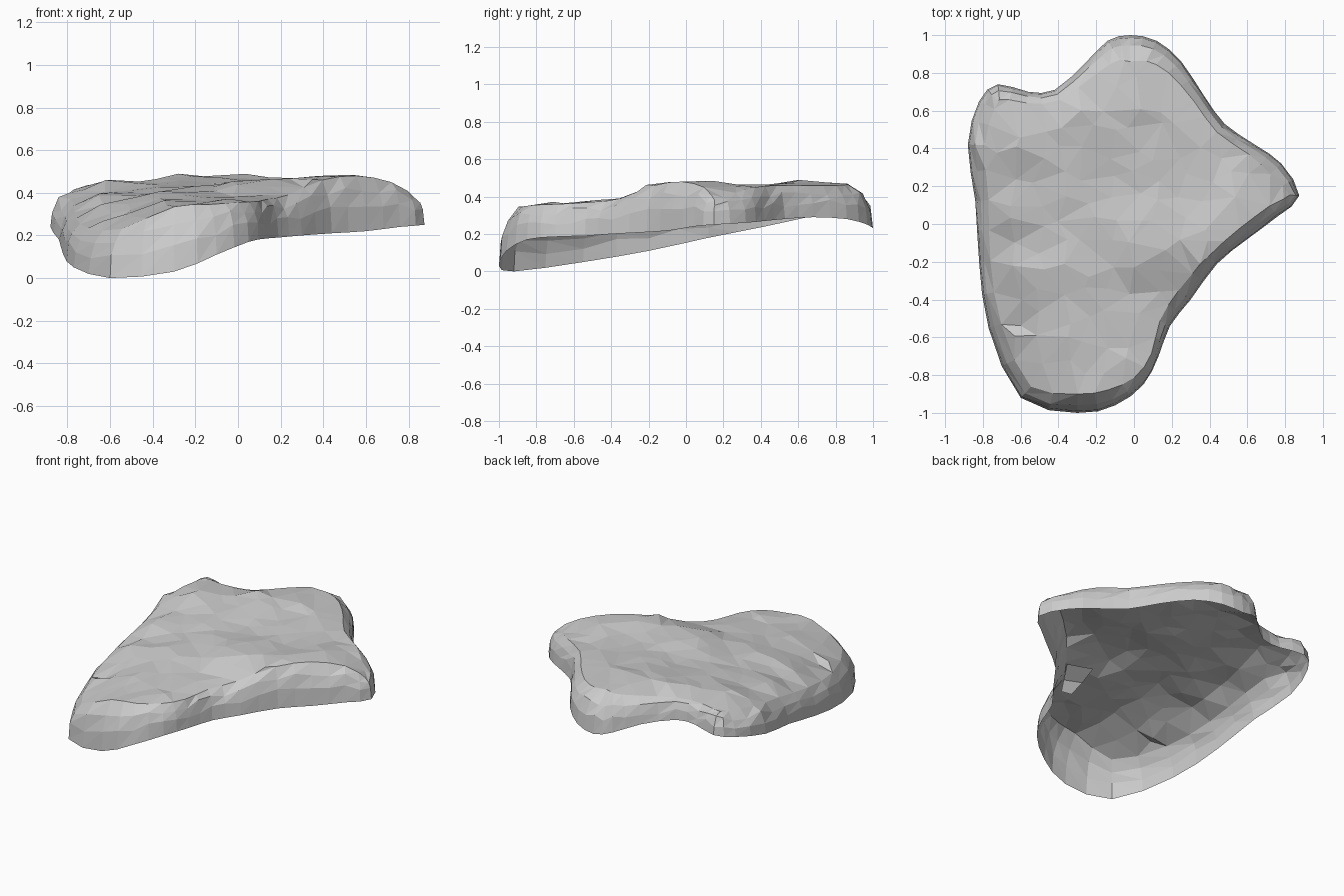
import bpy, random
from mathutils import Vector
from mathutils.geometry import delaunay_2d_cdt

if "Cube" in bpy.data.objects:
    bpy.data.objects.remove(bpy.data.objects["Cube"])

random.seed(4)

# Outline seen from above: x, y, lower rim height, shoulder height, shoulder inset
OUTLINE = [
    (-.30, -1.0, .03, .335, .10), (-.10, -.96, .11, .345, .09), (.05, -.85, .17, .355, .06),
    (.13, -.70, .185, .36, .04), (.19, -.54, .19, .37, .06), (.30, -.40, .20, .39, .08),
    (.44, -.21, .21, .46, .06), (.60, -.08, .22, .48, .07), (.76, .04, .24, .45, .07),
    (.875, .15, .25, .38, .05), (.78, .32, .26, .42, .08), (.64, .42, .27, .45, .06),
    (.48, .53, .28, .46, .06), (.37, .68, .29, .46, .06), (.25, .86, .28, .46, .09),
    (.12, .97, .25, .465, .12), (-.02, 1.0, .23, .47, .14), (-.14, .97, .26, .465, .12),
    (-.26, .85, .30, .455, .08), (-.42, .71, .32, .44, .06), (-.56, .70, .32, .44, .06),
    (-.72, .74, .31, .435, .08), (-.82, .65, .29, .425, .09), (-.88, .42, .24, .40, .09),
    (-.84, .12, .18, .34, .07), (-.82, -.20, .11, .28, .06), (-.77, -.55, .05, .235, .07),
    (-.60, -.92, .00, .23, .08),
]
# Heights of the worn upper face: x, y, z
TOP = [
    (-.3, -.8, .345), (-.05, -.7, .37), (-.58, -.7, .30), (-.3, -.5, .37), (-.62, -.2, .35),
    (-.35, -.2, .41), (0, -.5, .39), (.75, .17, .44), (.1, -.1, .47), (.35, -.1, .48),
    (-.1, .15, .43), (.25, .2, .45), (.57, .15, .49), (-.35, .3, .44), (-.65, .45, .465),
    (.1, .5, .46), (-.3, .6, .50), (0, .7, .51), (.2, .65, .49), (-.65, .1, .40),
]


def catmull(a, b, c, d, t):
    return tuple(.5 * (2*q + (r - p)*t + (2*p - 5*q + 4*r - s)*t*t + (3*q - p - 3*r + s)*t**3)
                 for p, q, r, s in zip(a, b, c, d))


def top_height(x, y, ctrl):
    total = weight = 0
    for cx, cy, cz in ctrl:
        w = 1 / ((x - cx)**2 + (y - cy)**2 + .003)**1.7
        total += w * cz
        weight += w
    return total / weight


# Wall rings from the rim up to the shoulder
n0 = len(OUTLINE)
loop = [catmull(*(OUTLINE[(i + k) % n0] for k in (-1, 0, 1, 2)), t)
        for i in range(n0) for t in (0, .5)]
n = len(loop)
rings = [[], [], [], []]
for i, (x, y, zr, zs, ins) in enumerate(loop):
    a, b = Vector(loop[i - 1][:2]), Vector(loop[(i + 1) % n][:2])
    t = (b - a).normalized()
    inward = Vector((-t.y, t.x))
    for ring, f, h in zip(rings, (0, .07, .37, 1), (0, .44, .77, 1)):
        j = random.uniform(-.018, .018) if 0 < f < 1 else 0
        p = Vector((x, y)) + inward * (ins * f + abs(j) * .3)
        ring.append((p.x, p.y, max(0, zr + (zs - zr) * h + j)))
verts = [v for ring in rings for v in ring]
faces = []
for r in range(3):
    for i in range(n):
        a, b = r*n + i, r*n + (i + 1) % n
        faces += [(a, b, b + n), (a, b + n, a + n)]

# Upper face: scattered points triangulated inside the shoulder ring
shoulder = rings[3]
ctrl = TOP + shoulder[::2]
points = [Vector(v[:2]) for v in shoulder]
step = .125
for i in range(-8, 9):
    for j in range(-8, 9):
        p = Vector(((i + random.uniform(-.35, .35)) * step, (j + random.uniform(-.35, .35)) * step))
        if min((p - q).length for q in points[:n]) > .06:
            points.append(p)
pts, _, tris, orig, _, _ = delaunay_2d_cdt(
    points, [(i, (i + 1) % n) for i in range(n)], [], 1, 1e-5)
remap, used = {}, sorted({i for t in tris for i in t})
for i in used:
    first = orig[i][0] if orig[i] else n
    if first < n:
        remap[i] = 3*n + first
    else:
        x, y = pts[i]
        remap[i] = len(verts)
        verts.append((x, y, top_height(x, y, ctrl) + random.uniform(-.006, .006)))
faces += [tuple(remap[i] for i in t) for t in tris]

mesh = bpy.data.meshes.new("rock_shell")
mesh.from_pydata(verts, [], faces)
mesh.validate()
mesh.update()
rock = bpy.data.objects.new("rock_shell", mesh)
bpy.context.collection.objects.link(rock)

# Small broken ledge in the notch on the front right edge
ledge = bpy.data.meshes.new("notch_ledge")
ledge.from_pydata(
    [(.07, -.40, .33), (.20, -.42, .31), (.24, -.34, .37), (.06, -.31, .39),
     (.13, -.43, .24), (.21, -.43, .23)],
    [], [(0, 1, 2, 3), (0, 4, 5, 1)])
bpy.context.collection.objects.link(bpy.data.objects.new("notch_ledge", ledge))
